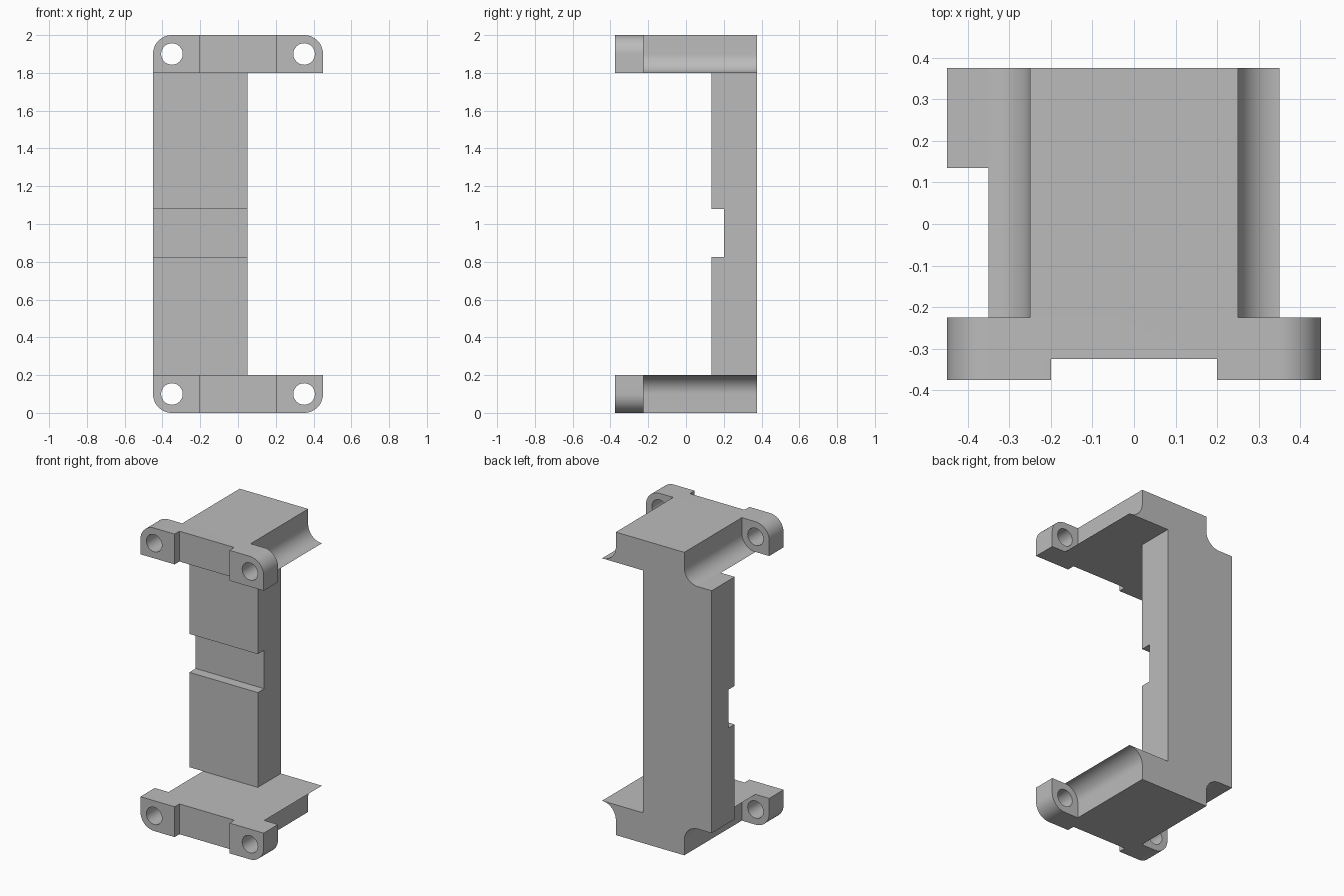
import bpy, bmesh, math
from mathutils import Vector

cube = bpy.data.objects.get("Cube")
if cube:
    bpy.data.objects.remove(cube, do_unlink=True)

grey = bpy.data.materials.new("plain_grey")
grey.use_nodes = True
COLOUR = (0.5, 0.5, 0.5, 1)
grey.diffuse_color = COLOUR
grey.node_tree.nodes["Principled BSDF"].inputs["Base Color"].default_value = COLOUR


def prism(name, points, push):
    """Extrude a closed outline of 3D points along a vector."""
    bm = bmesh.new()
    face = bm.faces.new([bm.verts.new(p) for p in points])
    ext = bmesh.ops.extrude_face_region(bm, geom=[face], use_keep_orig=True)
    moved = [g for g in ext["geom"] if isinstance(g, bmesh.types.BMVert)]
    bmesh.ops.translate(bm, verts=moved, vec=Vector(push))
    bmesh.ops.recalc_face_normals(bm, faces=bm.faces)
    mesh = bpy.data.meshes.new(name)
    bm.to_mesh(mesh)
    bm.free()
    mesh.materials.append(grey)
    obj = bpy.data.objects.new(name, mesh)
    bpy.context.collection.objects.link(obj)
    return obj


def arc(cx, cz, r, start, end, steps=16):
    angles = [math.radians(start + (end - start) * i / steps) for i in range(steps + 1)]
    return [(cx + r * math.cos(a), cz + r * math.sin(a)) for a in angles]


def cut(obj, cutters):
    """Subtract the cutters, bake the result and drop the cutters."""
    for c in cutters:
        c.hide_render = True
        mod = obj.modifiers.new("cut", "BOOLEAN")
        mod.operation, mod.solver, mod.object = "DIFFERENCE", "EXACT", c
    deps = bpy.context.evaluated_depsgraph_get()
    baked = bpy.data.meshes.new_from_object(obj.evaluated_get(deps))
    obj.modifiers.clear()
    obj.data = baked
    for c in cutters:
        bpy.data.objects.remove(c, do_unlink=True)


FRONT, SHOULDER, BACK = -0.375, -0.225, 0.375
R = 0.1          # corner and fillet radius
parts = []

# Each end is drawn as the lower one; the upper end is its mirror image
for level, flip in (("lower", False), ("upper", True)):
    def place(outline, y):
        return [(x, y, 2 - z if flip else z) for x, z in outline]

    # Arm with a scooped channel along both outer edges
    half = [(0.25, 0)] + arc(0.35, R, R, 180, 90)
    outline = half + [(-x, z) for x, z in reversed(half)]
    parts.append(prism(level + "_arm", place(outline, SHOULDER), (0, BACK - SHOULDER, 0)))

    # Mounting flange with rounded outer corners
    half = arc(0.35, R, R, -90, 0) + [(0.45, 0.2)]
    outline = half + [(-x, z) for x, z in reversed(half)]
    flange = prism(level + "_flange", place(outline, FRONT), (0, SHOULDER - FRONT, 0))

    # Screw holes and the shallow recess between the ears
    cutters = [prism("hole_cutter", place(arc(s * 0.35, R, 0.057, 0, 348.75, 31), -0.5), (0, 0.4, 0))
               for s in (-1, 1)]
    slot = [(-0.2, -0.1), (0.2, -0.1), (0.2, 0.3), (-0.2, 0.3)]
    cutters.append(prism("recess_cutter", place(slot, -0.5), (0, 0.175, 0)))
    cut(flange, cutters)
    parts.append(flange)

# Offset column with a notch across its front
side = [(BACK, 0.2), (BACK, 1.8), (0.135, 1.8), (0.135, 1.08),
        (0.202, 1.08), (0.202, 0.826), (0.135, 0.826), (0.135, 0.2)]
parts.append(prism("column", [(-0.45, y, z) for y, z in side], (0.5, 0, 0)))

# Smooth the round surfaces, keep the edges crisp
bpy.ops.object.select_all(action="DESELECT")
for p in parts:
    p.select_set(True)
bpy.context.view_layer.objects.active = parts[0]
bpy.ops.object.shade_smooth_by_angle(angle=math.radians(30))
